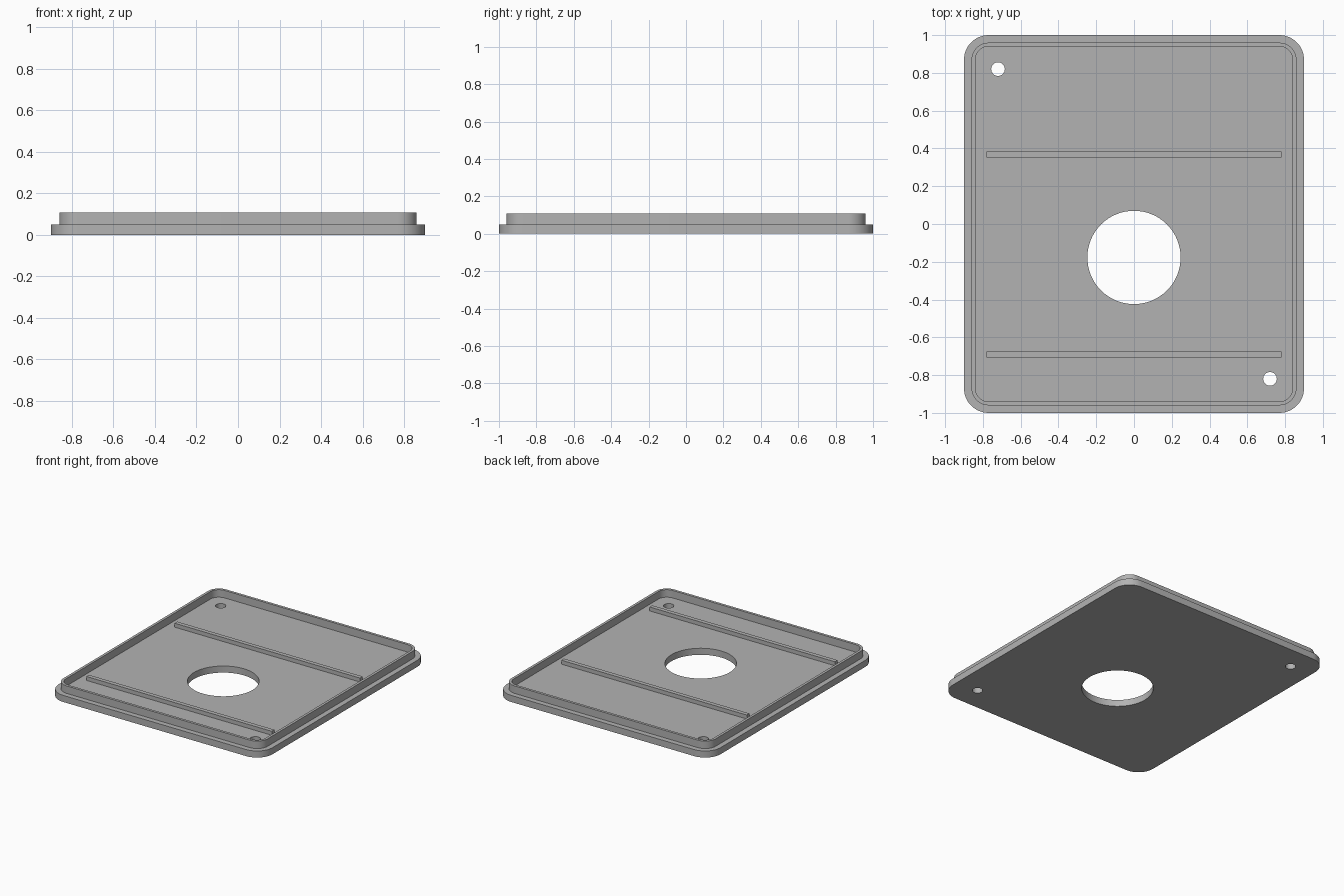
import bpy, bmesh, math

cube = bpy.data.objects.get("Cube")
if cube:
    bpy.data.objects.remove(cube, do_unlink=True)

PLATE_TOP, LIP_TOP, RIB_TOP = 0.05, 0.107, 0.08
CORNER_X, CORNER_Y = 0.77, 0.87      # shared centres of the rounded corners

grey = bpy.data.materials.new("plain_grey")
grey.use_nodes = True
colour = (0.45, 0.45, 0.45, 1)
grey.diffuse_color = colour
grey.node_tree.nodes["Principled BSDF"].inputs["Base Color"].default_value = colour


def rounded_outline(radius, steps=12):
    points = []
    for i, (sx, sy) in enumerate([(1, 1), (-1, 1), (-1, -1), (1, -1)]):
        for k in range(steps + 1):
            a = (i + k / steps) * math.pi / 2
            points.append((sx * CORNER_X + radius * math.cos(a),
                           sy * CORNER_Y + radius * math.sin(a)))
    return points


def circle(x, y, radius, sides):
    turn = 2 * math.pi / sides
    return [(x + radius * math.cos(i * turn), y + radius * math.sin(i * turn))
            for i in range(sides)]


def rectangle(y, half_length, half_width):
    return [(sx * half_length, y + sy * half_width)
            for sx, sy in [(-1, -1), (1, -1), (1, 1), (-1, 1)]]


def extrude_loops(name, loops, bottom, top):
    """Fill the first loop, leave the others as holes, and extrude upward."""
    bm = bmesh.new()
    for loop in loops:
        verts = [bm.verts.new((x, y, bottom)) for x, y in loop]
        for i, v in enumerate(verts):
            bm.edges.new((verts[i - 1], v))
    bmesh.ops.triangle_fill(bm, edges=bm.edges[:], use_beauty=True,
                            use_dissolve=False, normal=(0, 0, 1))
    result = bmesh.ops.extrude_face_region(bm, geom=bm.faces[:],
                                           use_keep_orig=True)
    moved = [g for g in result["geom"] if isinstance(g, bmesh.types.BMVert)]
    bmesh.ops.translate(bm, verts=moved, vec=(0, 0, top - bottom))
    bmesh.ops.recalc_face_normals(bm, faces=bm.faces[:])
    mesh = bpy.data.meshes.new(name)
    bm.to_mesh(mesh)
    bm.free()
    mesh.materials.append(grey)
    obj = bpy.data.objects.new(name, mesh)
    bpy.context.collection.objects.link(obj)
    bpy.ops.object.select_all(action="DESELECT")
    obj.select_set(True)
    bpy.context.view_layer.objects.active = obj
    bpy.ops.object.shade_smooth_by_angle(angle=math.radians(30))
    return obj


# Base plate with a large opening and two screw holes
extrude_loops("base_plate", [rounded_outline(0.13),
                             circle(0, -0.177, 0.247, 64),
                             circle(-0.72, 0.82, 0.036, 32),
                             circle(0.72, -0.82, 0.036, 32)], 0, PLATE_TOP)

# Thin raised lip that follows the plate outline
extrude_loops("raised_lip", [rounded_outline(0.09), rounded_outline(0.07)],
              PLATE_TOP, LIP_TOP)

# Two cross ribs on the inner floor
for name, y in (("back_rib", 0.368), ("front_rib", -0.692)):
    extrude_loops(name, [rectangle(y, 0.78, 0.016)], PLATE_TOP, RIB_TOP)
